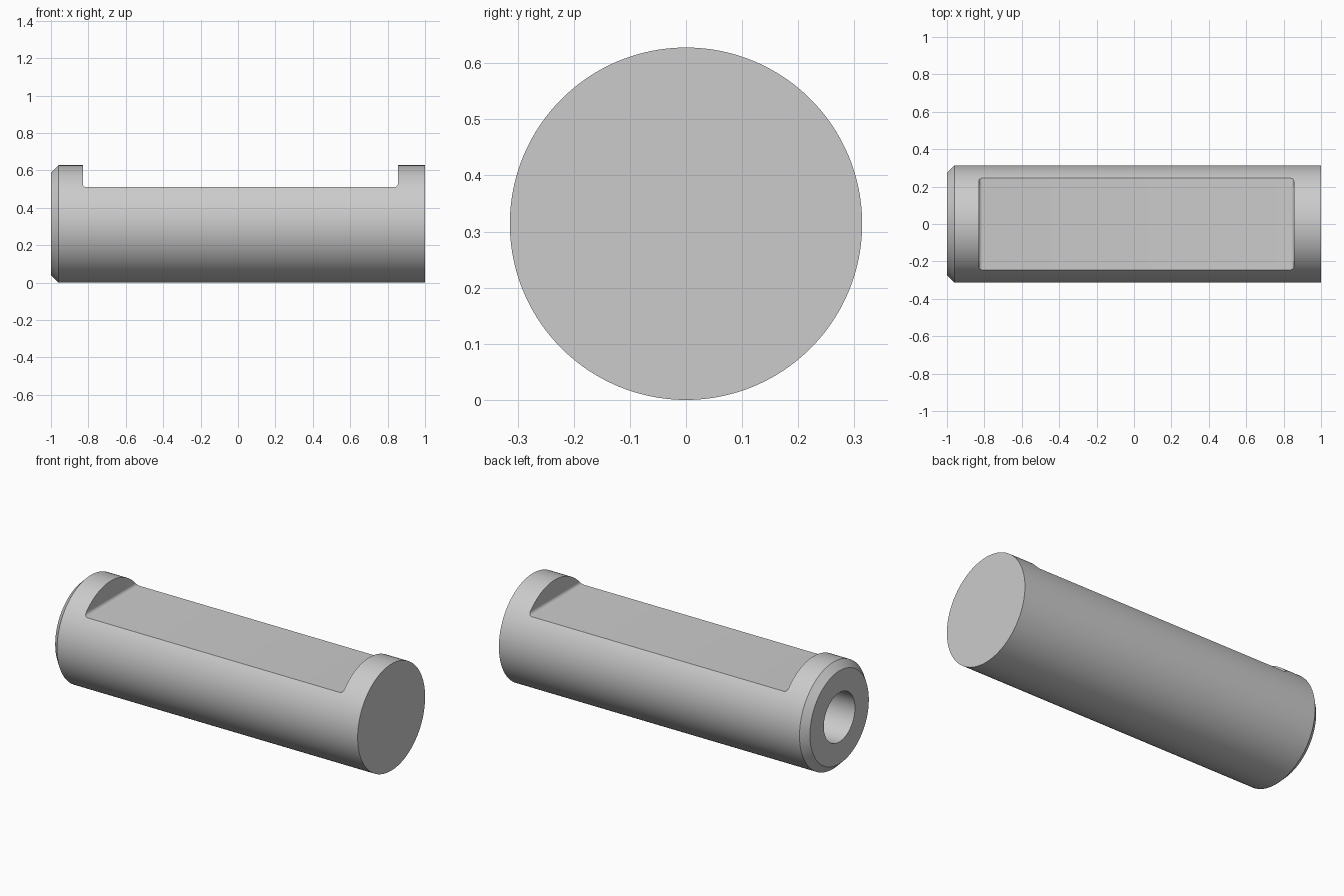
import bpy, bmesh, math
from mathutils import Vector, Matrix

if "Cube" in bpy.data.objects:
    bpy.data.objects.remove(bpy.data.objects["Cube"])

R = 0.314          # shaft radius, also the height of its axis
CHAMFER = 0.04
BORE = 0.145
BORE_END = -0.1
FLOOR = 0.51       # height of the milled flat
SEGMENTS = 160


def new_object(name, bm):
    bmesh.ops.recalc_face_normals(bm, faces=bm.faces)
    mesh = bpy.data.meshes.new(name)
    bm.to_mesh(mesh)
    bm.free()
    obj = bpy.data.objects.new(name, mesh)
    bpy.context.collection.objects.link(obj)
    return obj


steel = bpy.data.materials.new("light grey steel")
steel.use_nodes = True
grey = (0.6, 0.6, 0.6, 1)
steel.diffuse_color = grey
steel.node_tree.nodes["Principled BSDF"].inputs["Base Color"].default_value = grey

# Shaft: lathed profile with a chamfered, blind-bored end and a plain end
profile = [(BORE_END, 0), (BORE_END, BORE), (-1, BORE), (-1, R - CHAMFER),
           (-1 + CHAMFER, R), (1, R), (1, 0)]
bm = bmesh.new()
verts = [bm.verts.new((x, 0, r)) for x, r in profile]
edges = [bm.edges.new(pair) for pair in zip(verts, verts[1:])]
bmesh.ops.spin(bm, geom=verts + edges, cent=(0, 0, 0), axis=(1, 0, 0),
               angle=math.tau, steps=SEGMENTS, use_merge=True)
bmesh.ops.remove_doubles(bm, verts=bm.verts, dist=0.0001)
bmesh.ops.translate(bm, verts=bm.verts, vec=(0, 0, R))
shaft = new_object("shaft", bm)
shaft.data.materials.append(steel)

# Pocket cutter: a block with rounded lower cross edges
left, right, top = -0.83, 0.855, 0.8
bm = bmesh.new()
bmesh.ops.create_cube(bm, size=1, matrix=Matrix.Translation(
    ((left + right) / 2, 0, (FLOOR + top) / 2)) @ Matrix.Diagonal(
    Vector((right - left, 1, top - FLOOR, 1))))
lower = [e for e in bm.edges if all(v.co.z < FLOOR + 0.01 for v in e.verts)
         and abs(e.verts[0].co.x - e.verts[1].co.x) < 0.01]
bmesh.ops.bevel(bm, geom=lower, offset=0.02, segments=6, profile=0.5,
                affect='EDGES')
cutter = new_object("pocket_cutter", bm)
cutter.data.materials.append(steel)

# Mill the flat, then apply and drop the cutter
bpy.context.view_layer.objects.active = shaft
shaft.select_set(True)
cut = shaft.modifiers.new("milled flat", 'BOOLEAN')
cut.operation = 'DIFFERENCE'
cut.solver = 'EXACT'
cut.object = cutter
bpy.ops.object.modifier_apply(modifier=cut.name)
bpy.data.objects.remove(cutter)

bpy.ops.object.shade_smooth_by_angle(angle=math.radians(30))
